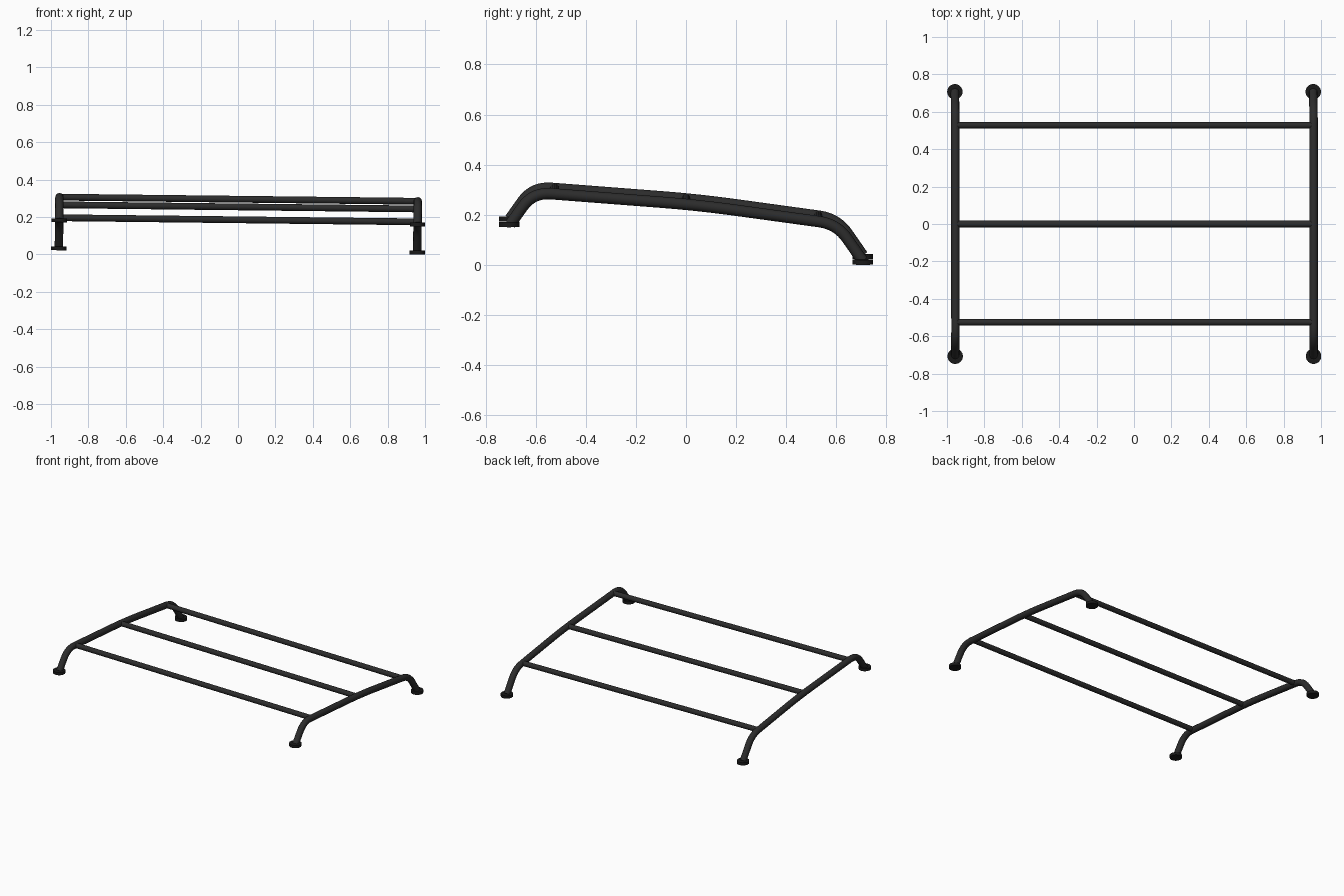
import bpy, math
from mathutils import Vector, Matrix

if "Cube" in bpy.data.objects:
    bpy.data.objects.remove(bpy.data.objects["Cube"])

RAIL_X, RAIL_R, BAR_R = 0.958, 0.0225, 0.018
ROLL = Matrix.Rotation(0.0115, 4, 'Y')  # rack leans slightly to the right


def material(name, v):
    m = bpy.data.materials.new(name)
    m.diffuse_color = (v, v, v, 1)
    m.use_nodes = True
    m.node_tree.nodes["Principled BSDF"].inputs["Base Color"].default_value = m.diffuse_color
    return m


TUBE = material("black_tube", 0.025)
PAD = material("black_pad", 0.01)


def fillet(pts, cuts, steps=8):
    """Round the inner corners of a path; cuts are tangent lengths."""
    out = [pts[0]]
    for a, b, c, t in zip(pts, pts[1:], pts[2:], cuts):
        p = b + (a - b).normalized() * t
        q = b + (c - b).normalized() * t
        for i in range(steps + 1):
            s = i / steps
            out.append(p * (1 - s) ** 2 + b * 2 * s * (1 - s) + q * s * s)
    return out + [pts[-1]]


def tube(name, pts, radius):
    cu = bpy.data.curves.new(name, 'CURVE')
    cu.dimensions = '3D'
    cu.bevel_depth = radius
    cu.bevel_resolution = 4
    cu.use_fill_caps = True
    sp = cu.splines.new('POLY')
    sp.points.add(len(pts) - 1)
    for p, co in zip(sp.points, pts):
        p.co = (*co, 1)
    ob = bpy.data.objects.new(name, cu)
    bpy.context.collection.objects.link(ob)
    bpy.ops.object.select_all(action='DESELECT')
    ob.select_set(True)
    bpy.context.view_layer.objects.active = ob
    bpy.ops.object.convert(target='MESH')
    finish(bpy.context.object, TUBE)


def finish(ob, mat):
    ob.data.materials.clear()
    ob.data.materials.append(mat)
    bpy.ops.object.shade_smooth_by_angle(angle=math.radians(40))
    ob.matrix_world = ROLL @ ob.matrix_world


# Side rails with bent legs, and a round foot at each end
profile = [(-0.703, 0.172), (-0.612, 0.300), (0.05, 0.249), (0.604, 0.173), (0.706, 0.026)]
for side, x in (("left", -RAIL_X), ("right", RAIL_X)):
    path = fillet([Vector((x, y, z)) for y, z in profile], (0.072, 0.15, 0.072))
    tube(side + "_rail", path, RAIL_R)
    for end, y, z in (("front", -0.707, 0.171), ("back", 0.707, 0.021)):
        bpy.ops.mesh.primitive_cylinder_add(vertices=32, radius=0.041, depth=0.02,
                                            location=(x, y, z))
        foot = bpy.context.object
        foot.name = f"{side}_{end}_foot"
        finish(foot, PAD)

# Cross bars
for name, y, z in (("front", -0.525, 0.295), ("middle", 0.0, 0.254), ("back", 0.528, 0.185)):
    tube(name + "_cross_bar", [Vector((-RAIL_X, y, z)), Vector((RAIL_X, y, z))], BAR_R)
